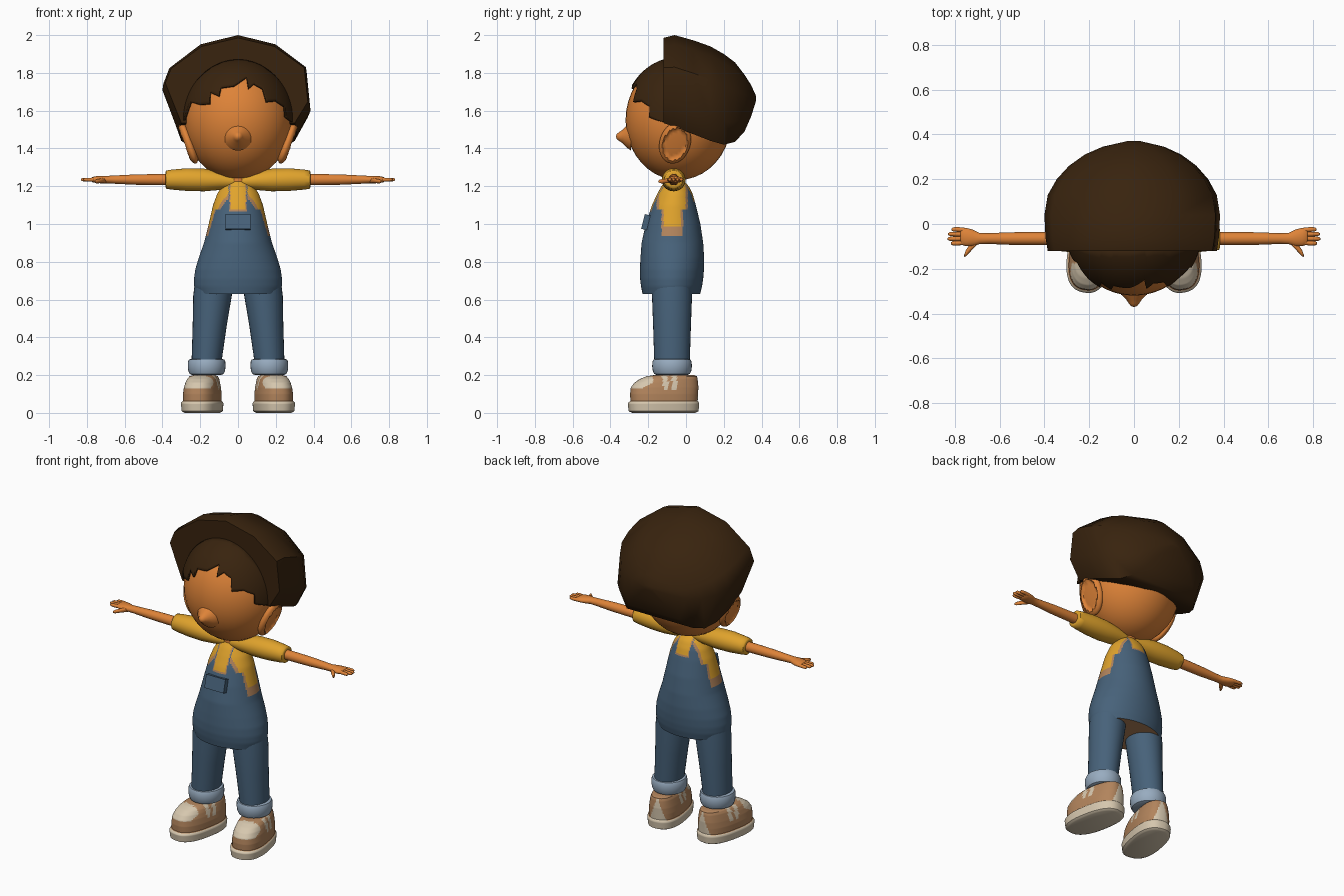
import bpy, bmesh, math
from mathutils import Vector, Matrix

if "Cube" in bpy.data.objects:
    bpy.data.objects.remove(bpy.data.objects["Cube"])


def material(name, r, g, b):
    m = bpy.data.materials.new(name)
    m.diffuse_color = [(c / 255 / 12.92 if c < 11 else ((c / 255 + .055) / 1.055) ** 2.4)
                       for c in (r, g, b)] + [1]
    m.use_nodes = True
    m.node_tree.nodes["Principled BSDF"].inputs["Base Color"].default_value = m.diffuse_color
    return m


SKIN = material("skin", 222, 131, 56)
HAIR = material("dark_hair", 56, 35, 14)
SHIRT = material("yellow_shirt", 224, 163, 44)
DENIM = material("denim", 71, 98, 122)
CUFF = material("pale_denim", 152, 172, 192)
TAN = material("tan_leather", 178, 132, 92)
CREAM = material("cream", 214, 199, 174)
TAU = 2 * math.pi


def lerp(table, t):
    """Interpolate rows (key, values...) at t."""
    for a, b in zip(table, table[1:]):
        if t <= b[0]:
            k = max(0, (t - a[0]) / (b[0] - a[0]))
            return [p + (q - p) * k for p, q in zip(a[1:], b[1:])]
    return list(table[-1][1:])


def finish(name, bm, mats, rule=None, sharp=40, matrix=None):
    bmesh.ops.recalc_face_normals(bm, faces=bm.faces)
    for f in bm.faces:
        f.smooth = True
        if rule:
            f.material_index = rule(f.calc_center_median(), f.normal)
    for e in bm.edges:
        if len(e.link_faces) == 2 and e.calc_face_angle(0) > math.radians(sharp):
            e.smooth = False
    if matrix:
        bm.transform(matrix)
    me = bpy.data.meshes.new(name)
    bm.to_mesh(me)
    bm.free()
    for m in mats:
        me.materials.append(m)
    ob = bpy.data.objects.new(name, me)
    bpy.context.collection.objects.link(ob)
    return ob


def loft(name, rings, mats, rule=None, closed=True, sharp=40, matrix=None):
    bm = bmesh.new()
    rows = [[bm.verts.new(p) for p in r] for r in rings]
    n = len(rows[0])
    for a, b in zip(rows, rows[1:]):
        for i in range(n if closed else n - 1):
            j = (i + 1) % n
            bm.faces.new((a[i], a[j], b[j], b[i]))
    if closed:
        bm.faces.new(rows[0])
        bm.faces.new(rows[-1])
    return finish(name, bm, mats, rule, sharp, matrix)


def flat_ring(x, y, z, rx, ry, n=32, power=1):
    def sp(v):
        return math.copysign(abs(v) ** power, v)
    return [(x + rx * sp(math.cos(i * TAU / n)), y + ry * sp(math.sin(i * TAU / n)), z) for i in range(n)]


def limb(name, rows, mat, n=20):
    """Tube along x from rows (x, y, z, ry, rz)."""
    rings = [[(x, y + ry * math.cos(i * TAU / n), z + rz * math.sin(i * TAU / n))
              for i in range(n)] for x, y, z, ry, rz in rows]
    return loft(name, rings, [mat], sharp=60)


def ball(name, centre, radii, mat, shape=None, rot=None, seg=40):
    bm = bmesh.new()
    bmesh.ops.create_uvsphere(bm, u_segments=seg, v_segments=seg // 2, radius=1)
    if shape:
        for v in bm.verts:
            shape(v.co)
    m = Matrix.Translation(centre) @ (rot or Matrix()) @ Matrix.Diagonal((*radii, 1))
    bm.transform(m)
    return finish(name, bm, [mat], sharp=60)


# head, nose, neck
HC, HR = Vector((0, -.04, 1.55)), Vector((.285, .28, .317))
ball("head", HC, HR, SKIN)
nose = [(-.29, .075), (-.315, .058), (-.335, .036), (-.355, .023), (-.366, .014), (-.37, .004)]
loft("nose", [[(r * math.cos(i * TAU / 20), y, 1.463 + r * math.sin(i * TAU / 20)) for i in range(20)]
              for y, r in nose], [SKIN], sharp=70)
loft("neck", [flat_ring(0, -.06, z, .05, .05) for z in (1.18, 1.3)], [SKIN])

# hair mass: flat-fronted sections lofted backwards (y, top, bottom, half width)
outline = [(0, 1), (.5, .9), (.91, .65), (.96, .25), (.78, 0),
           (-.78, 0), (-1, .47), (-.92, .64), (-.5, .9)]
sections = [(-.12, 1.985, 1.535, .385), (-.06, 2, 1.515, .395), (.04, 1.972, 1.475, .4), (.13, 1.94, 1.44, .385),
            (.2, 1.9, 1.42, .345), (.26, 1.855, 1.435, .29), (.31, 1.79, 1.49, .22), (.345, 1.735, 1.57, .14),
            (.37, 1.68, 1.65, .03)]
loft("hair", [[(u * w, y, b + v * (t - b)) for u, v in outline] for y, t, b, w in sections],
     [HAIR], sharp=45)

# fringe: jagged-edged shell over the forehead
hairline = [(-.29, 1.53), (-.25, 1.645), (-.2, 1.63), (-.15, 1.635), (-.145, 1.695), (-.1, 1.675),
            (-.09, 1.72), (-.02, 1.73), (.045, 1.775), (.055, 1.715), (.085, 1.74), (.13, 1.715),
            (.15, 1.645), (.2, 1.65), (.245, 1.62), (.25, 1.565), (.29, 1.535)]
R = HR * 1.035
fringe = []
for i in range(117):
    x = -.29 + i * .005
    edge = 1 - (x / R.x) ** 2
    low = lerp(hairline, x)[0]
    top = HC.z + R.z * math.sqrt(max(0, edge - .05))
    col = []
    for k in range(11):
        z = low + (max(top, low + .01) - low) * k / 10
        col.append((x, HC.y - R.y * math.sqrt(max(0, edge - ((z - HC.z) / R.z) ** 2)), z))
    fringe.append(col)
fr = loft("fringe", fringe, [HAIR], closed=False)
solid = fr.modifiers.new("thickness", 'SOLIDIFY')
solid.thickness = .012
solid.offset = 0

# overalls body (z, half width, front y, back y)
body = [(.63, .22, -.23, .075), (.67, .232, -.238, .085), (.71, .233, -.243, .091), (.76, .226, -.244, .095),
        (.82, .208, -.241, .096), (.9, .18, -.235, .091), (1, .155, -.213, .076), (1.1, .132, -.18, .052),
        (1.16, .11, -.152, .035), (1.2, .085, -.13, .015), (1.225, .055, -.11, -.01)]


def clothing(c, n):
    x, y, z = abs(c.x), c.y, c.z
    if n.z < -.9 and z < .64:
        return 2
    # bib gaps at front and back
    low = 1.08 if y < -.06 else 1.13
    if x < .045 and z > low - .012:
        return 1 if z > low and x < .04 else 2
    # side openings
    half = .07 if z > 1.08 else .045
    if x > .05 and z > .94 and abs(y + .073) < half + .012:
        return 1 if z > .99 and abs(y + .073) < half else 2
    return 0


rings = []
for i in range(61):
    z = .63 + i * .595 / 60
    w, f, b = lerp(body, z)
    rings.append(flat_ring(0, (f + b) / 2, z, w, (b - f) / 2, 128))
loft("overalls", rings, [DENIM, SHIRT, TAN], clothing)

# chest pocket
bm = bmesh.new()
bmesh.ops.create_cube(bm, size=1)
finish("pocket", bm, [DENIM], matrix=Matrix.Translation((0, -.213, 1.01))
       @ Matrix.Rotation(math.radians(-14), 4, 'X') @ Matrix.Diagonal((.132, .03, .08, 1)))


# shoe colour rule: sole, toe cap, side stripes, heel patch
def shoe_colour(c, n):
    x, y, z = c
    if z < .06:
        return 1
    if y < -.19 and z > .13 + .5 * max(0, y + .25):
        return 1
    if z > .12 and (abs(y + .125) < .014 or abs(y + .075) < .014) and z < .196:
        return 1
    if y > .045 and abs(x) < .05 - (z - .06) * .35:
        return 1
    return 0


shoe = [(0, -.285, .05, .085), (.008, -.305, .066, .1), (.05, -.31, .07, .104), (.06, -.302, .066, .1),
        (.062, -.296, .062, .094), (.1, -.298, .064, .094), (.135, -.294, .066, .089), (.16, -.275, .064, .083),
        (.18, -.245, .062, .077), (.194, -.21, .058, .068), (.2, -.17, .045, .052)]

for s, side in ((-1, "left"), (1, "right")):
    # ears with a hollow outer face
    def hollow(co, s=s):
        if co.x * s > 0 and math.hypot(co.y, co.z) < .72:
            co.x *= .35
    ball(side + "_ear", (s * .262, -.058, 1.43), (.036, .082, .118), SKIN, hollow,
         Matrix.Rotation(s * math.radians(20), 4, 'Y') @ Matrix.Rotation(math.radians(-14), 4, 'X'))

    # sleeve, arm and hand
    def arm(name, rows, mat, n=20):
        limb(side + name, [(s * r[0], *r[1:]) for r in rows], mat, n)
    Y, Z = -.065, 1.235
    arm("_sleeve", [(.02, Y, 1.225, .045, .035), (.1, Y, 1.23, .058, .05), (.18, Y, 1.233, .063, .06),
                    (.27, Y, Z, .062, .06), (.35, Y, Z, .054, .053), (.38, Y, Z, .05, .048),
                    (.384, Y, Z, .04, .038)], SHIRT, 28)
    arm("_forearm", [(.36, Y, Z, .029, .03), (.45, Y, Z, .029, .029), (.55, Y, Z, .028, .027),
                     (.65, Y, Z, .024, .022), (.69, Y, Z, .025, .02), (.72, -.062, Z, .037, .02),
                     (.75, -.058, Z, .041, .018), (.77, -.055, Z, .038, .014), (.775, -.055, Z, .03, .01)], SKIN)
    for i, (y, tip) in enumerate(((-.024, .815), (-.045, .83), (-.066, .832), (-.086, .818))):
        arm("_finger_%d" % (i + 1), [(.75, y * .85 - .008, Z, .011, .011), (.79, y, Z, .0105, .01),
                                     (tip - .008, y, Z, .009, .009), (tip, y, Z, .004, .004)], SKIN, 10)
    arm("_thumb", [(.7, -.075, 1.232, .016, .015), (.73, -.105, 1.228, .018, .012),
                   (.75, -.13, 1.226, .014, .011), (.758, -.142, 1.226, .005, .006)], SKIN, 12)

    # trouser leg and rolled cuff
    loft(side + "_leg", [flat_ring(s * x, -.074, z, rx, ry) for x, z, rx, ry in
                         ((.167, .22, .078, .09), (.164, .3, .081, .095), (.15, .46, .09, .1),
                          (.135, .62, .102, .106), (.125, .72, .1, .106))], [DENIM])
    cuff = [(.2, .075), (.206, .09), (.222, .097), (.245, .1), (.27, .099), (.282, .094), (.286, .08)]
    loft(side + "_cuff", [flat_ring(s * .166, -.074, z, r, r * 1.05) for z, r in cuff], [CUFF])

    # shoe, turned slightly outward
    rings = []
    for i in range(67):
        z = i * .2 / 66
        f, b, w = lerp(shoe, z)
        rings.append(flat_ring(0, (f + b) / 2, z, w, (b - f) / 2, 96, .8))
    turn = (Matrix.Translation((s * .18, -.07, 0)) @ Matrix.Rotation(s * math.radians(11), 4, 'Z')
            @ Matrix.Translation((0, .07, 0)))
    loft(side + "_shoe", rings, [TAN, CREAM], shoe_colour, matrix=turn)
